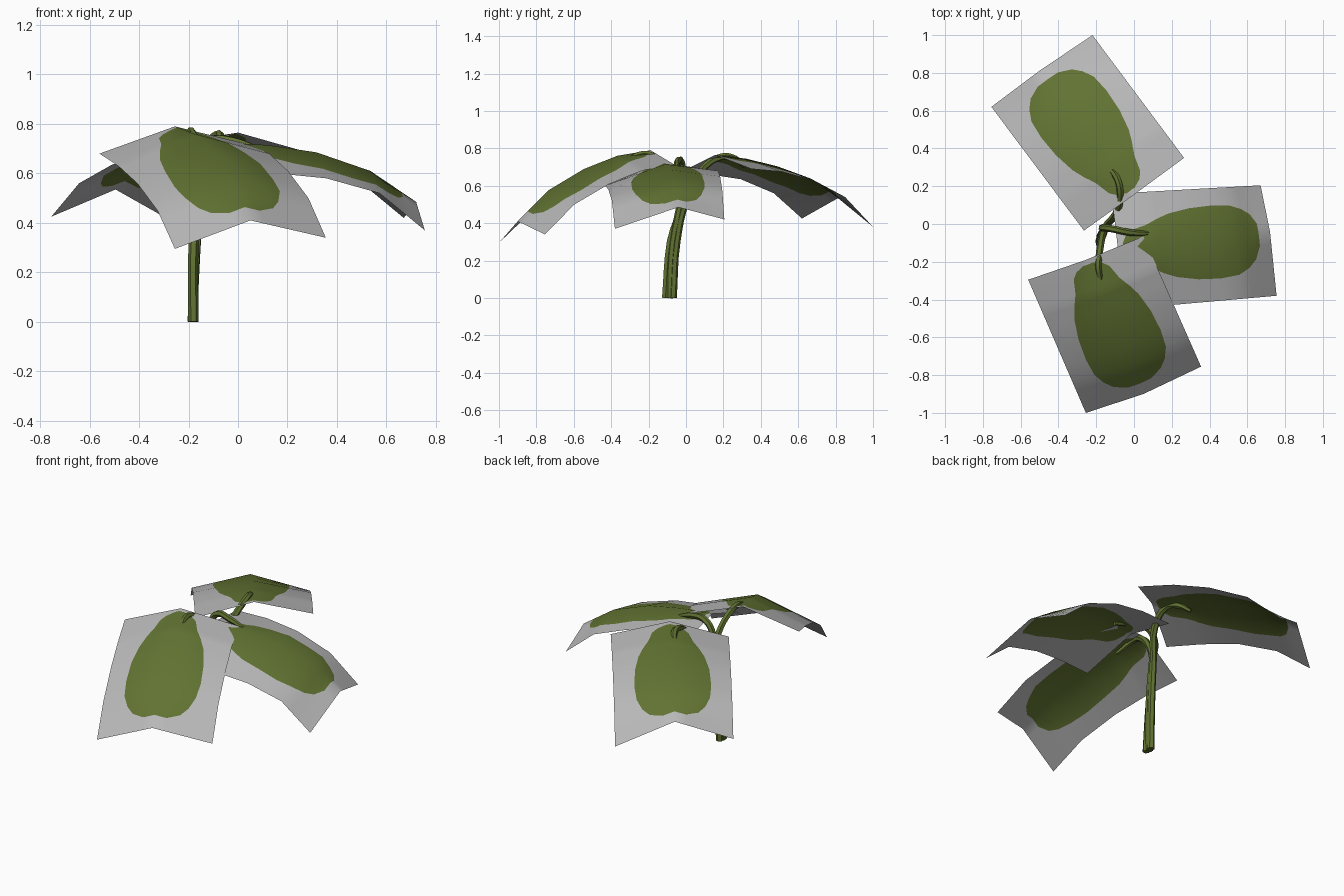
import bpy
from mathutils import Vector

if "Cube" in bpy.data.objects:
    bpy.data.objects.remove(bpy.data.objects["Cube"])


def material(name, rgb):
    m = bpy.data.materials.new(name)
    m.diffuse_color = (*rgb, 1)
    m.use_nodes = True
    m.node_tree.nodes["Principled BSDF"].inputs["Base Color"].default_value = m.diffuse_color
    return m


GREY = material("card grey", (0.48, 0.48, 0.48))
GREEN = material("leaf green", (0.12, 0.17, 0.032))

# Rows where each card bends, and half width of the painted leaf along the card
BENDS = [0, 0.25, 0.5, 0.77, 1]
OUTLINE = [(0.035, 0.08), (0.06, 0.22), (0.1, 0.31), (0.2, 0.38), (0.28, 0.48), (0.36, 0.56),
           (0.5, 0.63), (0.65, 0.65), (0.77, 0.62), (0.84, 0.53), (0.89, 0.41), (0.925, 0.2)]


def rail(start, end, heights, t):
    """Point on a drooping rail: straight in plan, bent in height."""
    i = max(k for k in range(4) if BENDS[k] <= t)
    f = (t - BENDS[i]) / (BENDS[i + 1] - BENDS[i])
    z = heights[i] + (heights[i + 1] - heights[i]) * f
    p = Vector(start).lerp(Vector(end), t)
    return Vector((p.x, p.y, z))


def leaf_card(name, left, centre, right):
    """Folded sheet with a leaf-shaped region of green faces."""
    rows = sorted(set(OUTLINE) | {(0, 0.08), (0.25, 0.44), (1, 0.2)})
    verts, faces, mats = [], [], []
    for t, w in rows:
        a, c, b = (rail(*r, t) for r in (left, centre, right))
        verts += [a, c.lerp(a, w), c, c.lerp(b, w), b]
    for i in range(len(rows) - 1):
        painted = rows[i][0] >= 0.035 and rows[i + 1][0] <= 0.925
        for j in range(4):
            k = i * 5 + j
            faces.append((k, k + 1, k + 6, k + 5))
            mats.append(1 if painted and j in (1, 2) else 0)
    me = bpy.data.meshes.new(name)
    me.from_pydata(verts, [], faces)
    me.materials.append(GREY)
    me.materials.append(GREEN)
    for p, m in zip(me.polygons, mats):
        p.material_index = m
        p.use_smooth = True
    me.update()
    if sum(p.normal.z for p in me.polygons) < 0:
        me.flip_normals()
    bpy.context.collection.objects.link(bpy.data.objects.new(name, me))


def stem(name, points):
    """Thin bent tube that hooks over onto its leaf."""
    cu = bpy.data.curves.new(name, 'CURVE')
    cu.dimensions = '3D'
    cu.bevel_depth = 0.021
    cu.bevel_resolution = 1
    cu.resolution_u = 4
    cu.use_fill_caps = True
    sp = cu.splines.new('BEZIER')
    sp.bezier_points.add(len(points) - 1)
    for i, (bp, p) in enumerate(zip(sp.bezier_points, points)):
        bp.co = p
        bp.handle_left_type = bp.handle_right_type = 'AUTO'
        bp.radius = 0.5 if i == len(points) - 1 else 1 - 0.2 * i / len(points)
    cu.materials.append(GREEN)
    ob = bpy.data.objects.new(name, cu)
    bpy.context.collection.objects.link(ob)
    bpy.ops.object.select_all(action='DESELECT')
    ob.select_set(True)
    bpy.context.view_layer.objects.active = ob
    bpy.ops.object.convert(target='MESH')
    bpy.ops.object.shade_smooth_by_angle()


# Leaves: each rail is (inner xy, outer xy, heights at the bends)
leaf_card("right_leaf",
          ((-0.12, 0.16), (0.67, 0.205), (0.68, 0.68, 0.65, 0.57, 0.42)),
          ((-0.085, -0.13), (0.72, -0.04), (0.725, 0.715, 0.685, 0.61, 0.485)),
          ((-0.04, -0.45), (0.755, -0.38), (0.6, 0.6, 0.58, 0.52, 0.37)))
leaf_card("back_leaf",
          ((-0.265, -0.035), (-0.755, 0.62), (0.67, 0.66, 0.635, 0.56, 0.425)),
          ((0.0, 0.155), (-0.495, 0.815), (0.765, 0.745, 0.705, 0.64, 0.535)),
          ((0.265, 0.35), (-0.22, 1.0), (0.69, 0.675, 0.63, 0.54, 0.38)))
leaf_card("front_leaf",
          ((-0.56, -0.295), (-0.255, -1.0), (0.68, 0.63, 0.56, 0.45, 0.295)),
          ((-0.255, -0.19), (0.05, -0.9), (0.79, 0.76, 0.69, 0.575, 0.41)),
          ((0.05, -0.065), (0.355, -0.755), (0.715, 0.68, 0.61, 0.5, 0.34)))

# Stems: bundled at the base, parting under the leaves
stem("back_stem", [(-0.18, -0.07, 0), (-0.17, -0.05, 0.3), (-0.14, 0.0, 0.52),
                   (-0.085, 0.08, 0.68), (-0.075, 0.19, 0.755), (-0.1, 0.26, 0.745),
                   (-0.15, 0.31, 0.705)])
stem("right_stem", [(-0.185, -0.09, 0), (-0.17, -0.07, 0.3), (-0.155, -0.025, 0.54),
                    (-0.165, -0.02, 0.67), (-0.12, -0.025, 0.73), (-0.02, -0.045, 0.73),
                    (0.1, -0.05, 0.69)])
stem("front_stem", [(-0.18, -0.11, 0), (-0.18, -0.085, 0.3), (-0.16, -0.03, 0.52),
                    (-0.17, -0.07, 0.65), (-0.185, -0.17, 0.755), (-0.19, -0.23, 0.77),
                    (-0.16, -0.34, 0.725)])
